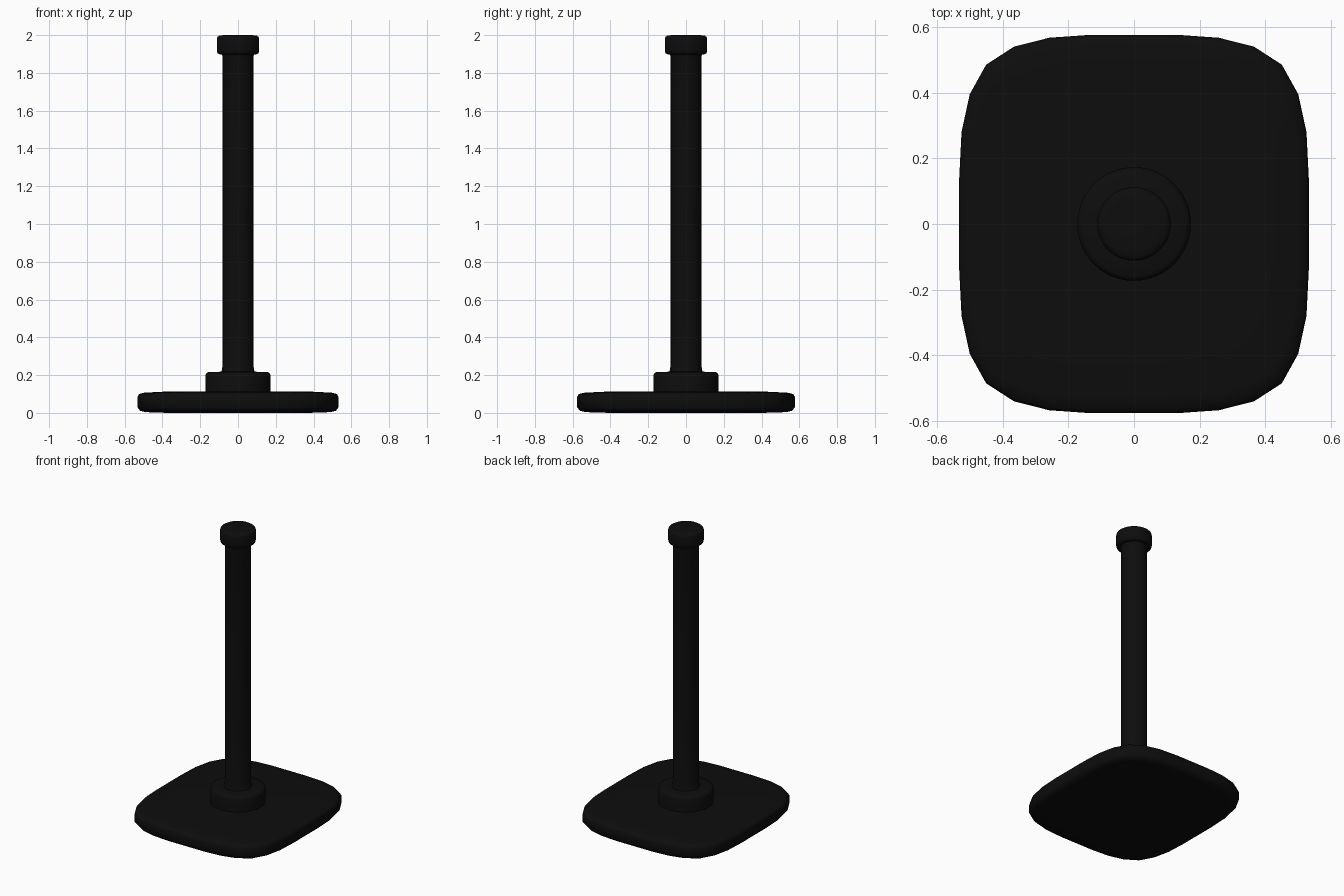
import bpy, bmesh
from math import cos, sin, pi, radians

cube = bpy.data.objects.get("Cube")
if cube:
    bpy.data.objects.remove(cube, do_unlink=True)

black = bpy.data.materials.new("matte_black")
black.use_nodes = True
colour = (0.004, 0.004, 0.004, 1)
black.diffuse_color = colour
black.node_tree.nodes["Principled BSDF"].inputs["Base Color"].default_value = colour


def loft(name, outline, profile):
    """Stack scaled copies of an outline along z and cap both ends."""
    bm = bmesh.new()
    rings = [[bm.verts.new((x * s, y * s, z)) for x, y in outline] for s, z in profile]
    n = len(outline)
    for low, high in zip(rings, rings[1:]):
        for i in range(n):
            j = (i + 1) % n
            bm.faces.new((low[i], low[j], high[j], high[i]))
    bm.faces.new(rings[0][::-1])
    bm.faces.new(rings[-1])
    bmesh.ops.recalc_face_normals(bm, faces=bm.faces)
    mesh = bpy.data.meshes.new(name)
    bm.to_mesh(mesh)
    bm.free()
    mesh.materials.append(black)
    obj = bpy.data.objects.new(name, mesh)
    bpy.context.collection.objects.link(obj)
    bpy.ops.object.select_all(action='DESELECT')
    obj.select_set(True)
    bpy.context.view_layer.objects.active = obj
    bpy.ops.object.shade_smooth_by_angle(angle=radians(50))
    return obj


# Rounded rectangular base, one quarter mirrored to all four
quarter = [(0.532, 0), (0.532, 0.14), (0.525, 0.28), (0.5, 0.395), (0.45, 0.485),
           (0.365, 0.54), (0.258, 0.567), (0.13, 0.576), (0, 0.576)]
half = quarter + [(-x, y) for x, y in quarter[-2::-1]]
outline = half + [(x, -y) for x, y in half[-2:0:-1]]
loft("base_plate", outline,
     [(0.7, 0), (0.92, 0.004), (0.975, 0.011), (1, 0.03),
      (1, 0.085), (0.985, 0.1), (0.93, 0.107), (0.75, 0.112)])

# Round parts
circle = [(cos(2 * pi * i / 48), sin(2 * pi * i / 48)) for i in range(48)]
loft("base_collar", circle,
     [(0.173, 0.1), (0.173, 0.197), (0.169, 0.209), (0.158, 0.216), (0.09, 0.218)])
loft("pole", circle,
     [(0.092, 0.21), (0.086, 0.225), (0.081, 0.255),
      (0.081, 1.88), (0.084, 1.895), (0.09, 1.905)])
loft("top_cap", circle,
     [(0.085, 1.897), (0.1, 1.899), (0.109, 1.905), (0.112, 1.917),
      (0.112, 1.98), (0.109, 1.991), (0.1, 1.997), (0.075, 2.0)])
